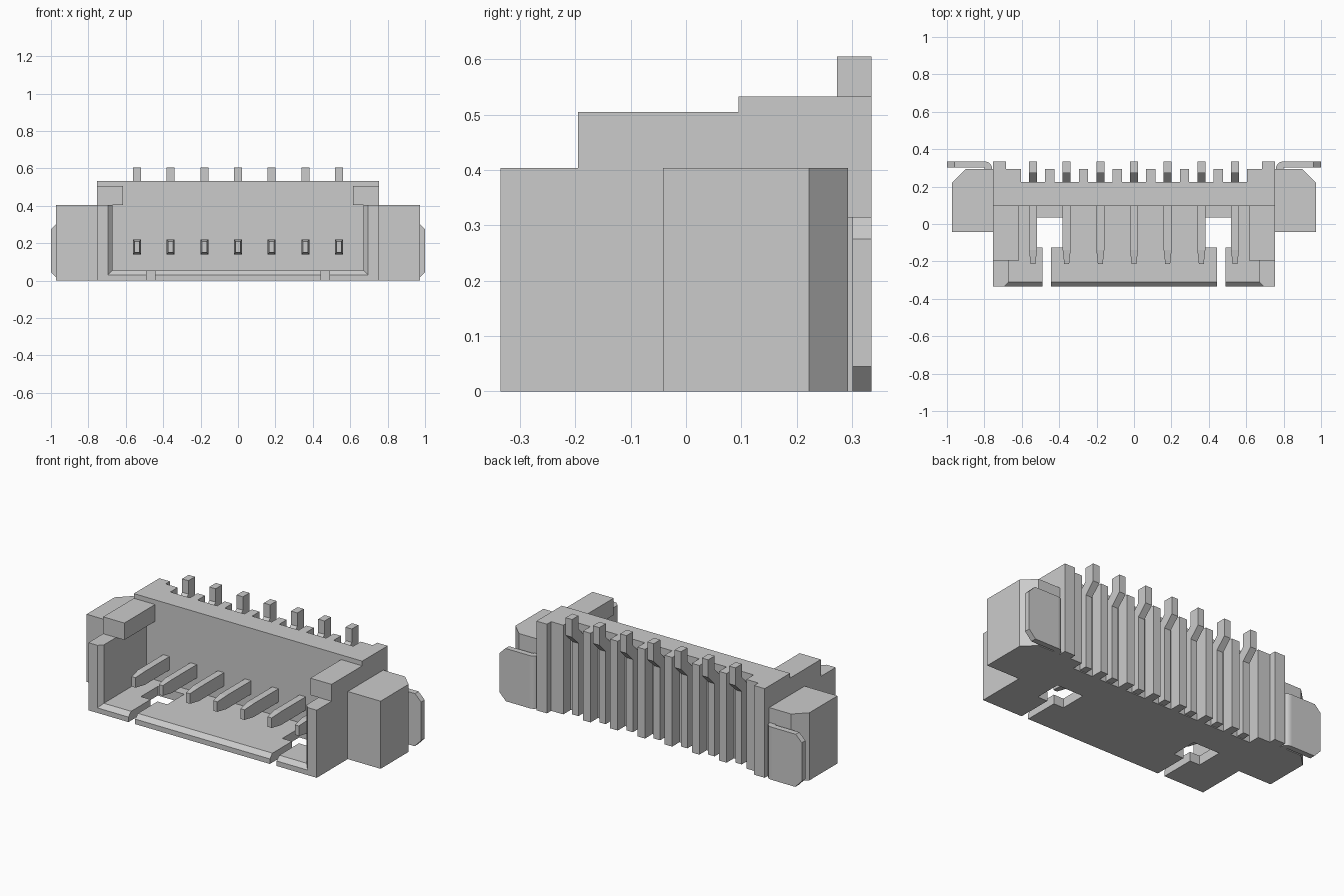
import bpy, bmesh, math
from mathutils import Vector

if "Cube" in bpy.data.objects:
    bpy.data.objects.remove(bpy.data.objects["Cube"])


def make(name, bm):
    bmesh.ops.recalc_face_normals(bm, faces=bm.faces)
    mesh = bpy.data.meshes.new(name)
    bm.to_mesh(mesh)
    bm.free()
    ob = bpy.data.objects.new(name, mesh)
    bpy.context.collection.objects.link(ob)
    return ob


def loft(bm, rings):
    """Closed solid through a list of equal-length point rings."""
    vs = [[bm.verts.new(p) for p in r] for r in rings]
    n = len(vs[0])
    for a, b in zip(vs, vs[1:]):
        for i in range(n):
            bm.faces.new((a[i], a[(i + 1) % n], b[(i + 1) % n], b[i]))
    bm.faces.new(vs[0])
    bm.faces.new(vs[-1])


def prism(bm, axis, profile, lo, hi):
    """Extrude a 2D profile along an axis."""
    put = {'x': lambda p, t: (t, p[0], p[1]),
           'y': lambda p, t: (p[0], t, p[1]),
           'z': lambda p, t: (p[0], p[1], t)}[axis]
    loft(bm, [[put(p, t) for p in profile] for t in (lo, hi)])


def box(bm, x0, x1, y0, y1, z0, z1):
    prism(bm, 'z', [(x0, y0), (x1, y0), (x1, y1), (x0, y1)], z0, z1)


def cut(target, bm):
    cutter = make("cutter", bm)
    mod = target.modifiers.new("cut", 'BOOLEAN')
    mod.operation, mod.solver, mod.object = 'DIFFERENCE', 'EXACT', cutter
    bpy.context.view_layer.objects.active = target
    bpy.ops.object.modifier_apply(modifier=mod.name)
    bpy.data.objects.remove(cutter)


def cut_box(target, *dims):
    bm = bmesh.new()
    box(bm, *dims)
    cut(target, bm)


PINS = [0.18 * i for i in range(-3, 4)]

# Housing: stepped side profile, then hollowed out from the front
bm = bmesh.new()
prism(bm, 'x', [(-.335, 0), (.225, 0), (.225, .533), (.095, .533), (.095, .505),
                (-.195, .505), (-.195, .404), (-.335, .404)], -.755, .755)
housing = make("housing", bm)
cut_box(housing, -.67, .67, -1, .095, .055, .404)
cut_box(housing, -.615, .615, -1, .095, .3, 1)
cut_box(housing, -.67, .67, -1, -.195, .3, 1)

# Chamfer around the mouth
bm = bmesh.new()
loft(bm, [[(-x, y, z), (x, y, z), (x, y, 1), (-x, y, 1)]
          for y, x, z in ((-.36, .72, .005), (-.31, .67, .055))])
cut(housing, bm)

# Floor windows and the slots leading to them
for s in (-1, 1):
    for a, b, y0, y1 in ((.38, .555, -.125, .035), (.445, .49, -.5, -.1)):
        x0, x1 = sorted((s * a, s * b))
        cut_box(housing, x0, x1, y0, y1, -.1, .1)

# Rear ribs between the pins, and stepped end posts
bm = bmesh.new()
for i in range(-3, 3):
    x = 0.18 * i + 0.09
    box(bm, x - .025, x + .025, .21, .295, 0, .533)
for s in (-1, 1):
    prism(bm, 'z', [(s * .605, .22), (s * .755, .22), (s * .755, .335),
                    (s * .685, .335), (s * .685, .295), (s * .605, .295)], 0, .533)
make("rear_ribs", bm)

# Side ears with a chamfered rear corner
bm = bmesh.new()
for s in (-1, 1):
    prism(bm, 'z', [(s * .75, -.042), (s * .972, -.042), (s * .972, .222),
                    (s * .9, .293), (s * .75, .293)], 0, .404)
make("side_ears", bm)

# Solder tabs: flat plate with cut outer corners and a rounded inner bend
for s, name in ((-1, "left_solder_tab"), (1, "right_solder_tab")):
    bm = bmesh.new()
    prism(bm, 'y', [(s * .8, 0), (s * .957, 0), (s * 1, .045), (s * 1, .275),
                    (s * .96, .315), (s * .8, .315)], .301, .335)
    arc = [(s * (.8 - .042 * math.sin(t)), .293 + .042 * math.cos(t))
           for t in (math.pi / 2 * k / 8 for k in range(9))]
    prism(bm, 'z', arc + [(s * .758, .27), (s * .8, .27)], 0, .315)
    tab = make(name, bm)
    bpy.ops.object.select_all(action='DESELECT')
    tab.select_set(True)
    bpy.context.view_layer.objects.active = tab
    bpy.ops.object.shade_smooth_by_angle(angle=math.radians(30))

# Contacts: tapered blade in the cavity, vertical leg and jogged tail behind
bm = bmesh.new()
for x in PINS:
    loft(bm, [[(x - w, y, .18 - h), (x + w, y, .18 - h), (x + w, y, .18 + h), (x - w, y, .18 + h)]
              for y, w, h in ((.12, .021, .04), (-.14, .021, .04), (-.215, .013, .03))])
    prism(bm, 'x', [(.215, .005), (.275, .005), (.275, .44), (.335, .5), (.335, .605),
                    (.273, .605), (.273, .525), (.215, .465)], x - .021, x + .021)
make("contacts", bm)
